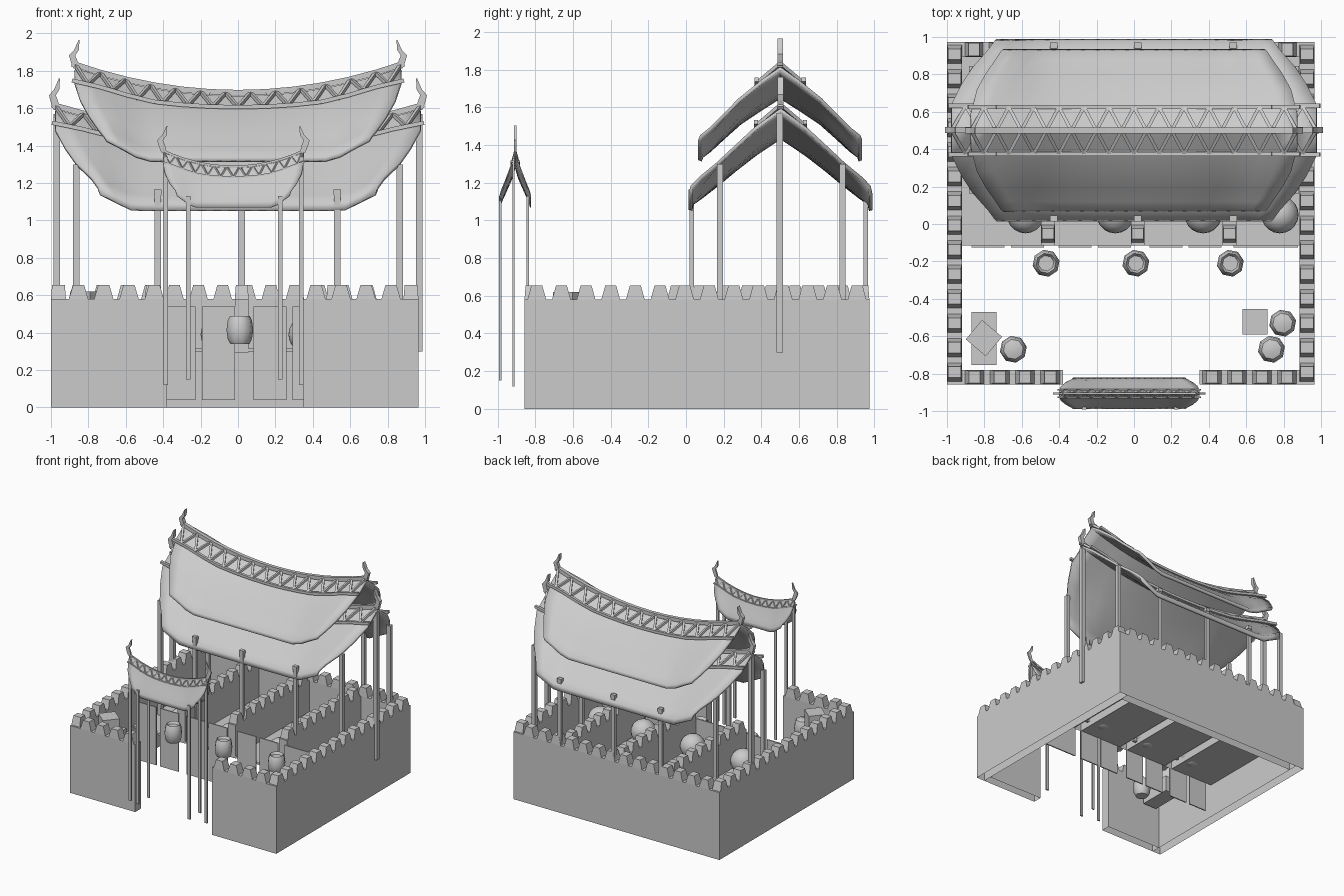
import bpy, bmesh, math
from mathutils import Vector, Matrix

cube = bpy.data.objects.get("Cube")
if cube:
    bpy.data.objects.remove(cube, do_unlink=True)

GREY = (0.6, 0.6, 0.6, 1)
stone = bpy.data.materials.new("plain_grey")
stone.use_nodes = True
stone.diffuse_color = GREY
stone.node_tree.nodes["Principled BSDF"].inputs["Base Color"].default_value = GREY


def finish(name, bm, smooth=False):
    mesh = bpy.data.meshes.new(name)
    bm.to_mesh(mesh)
    bm.free()
    mesh.materials.append(stone)
    ob = bpy.data.objects.new(name, mesh)
    bpy.context.collection.objects.link(ob)
    if smooth:
        bpy.ops.object.select_all(action='DESELECT')
        ob.select_set(True)
        bpy.context.view_layer.objects.active = ob
        bpy.ops.object.shade_smooth_by_angle(angle=math.radians(48))
    return ob


def box(bm, x0, x1, y0, y1, z0, z1, turn=0, taper=(1, 1), hollow=False):
    """Box given by its limits, optionally turned, narrowed at the top or open below."""
    verts = bmesh.ops.create_cube(bm, size=1)["verts"]
    low = [v for v in verts if v.co.z < 0]
    for v in verts:
        if v.co.z > 0:
            v.co.x *= taper[0]
            v.co.y *= taper[1]
    m = (Matrix.Translation(((x0 + x1) / 2, (y0 + y1) / 2, (z0 + z1) / 2))
         @ Matrix.Rotation(turn, 4, 'Z')
         @ Matrix.Diagonal((x1 - x0, y1 - y0, z1 - z0, 1)))
    bmesh.ops.transform(bm, matrix=m, verts=verts)
    if hollow:
        bottom = [f for f in low[0].link_faces if all(v in low for v in f.verts)]
        bmesh.ops.delete(bm, geom=bottom, context='FACES_ONLY')


def beam(bm, p, q, w, h):
    """Rectangular rod from p to q."""
    p, q = Vector(p), Vector(q)
    rot = (q - p).to_track_quat('Z', 'Y').to_matrix().to_4x4()
    m = Matrix.Translation((p + q) / 2) @ rot @ Matrix.Diagonal((w, h, (q - p).length, 1))
    bmesh.ops.create_cube(bm, size=1, matrix=m)


def wall(name, x0, x1, y0, y1, z0, count):
    """Hollow wall, open below, with a row of tapered merlons on top."""
    bm = bmesh.new()
    box(bm, x0, x1, y0, y1, z0, 0.58, hollow=True)
    along_x = x1 - x0 > y1 - y0
    step = ((x1 - x0) if along_x else (y1 - y0)) / count
    for i in range(count):
        c = (i + 0.5) * step
        h = step * 0.38
        if along_x:
            box(bm, x0 + c - h, x0 + c + h, y0, y1, 0.58, 0.655, taper=(0.58, 0.85), hollow=True)
        else:
            box(bm, x0, x1, y0 + c - h, y0 + c + h, 0.58, 0.655, taper=(0.85, 0.58), hollow=True)
    finish(name, bm)


# Courtyard walls and the room dividers
wall("right_wall", -1, -0.92, -0.857, 0.973, 0, 14)
wall("left_wall", 0.885, 0.965, -0.857, 0.973, 0, 14)
wall("back_wall", -0.92, 0.885, 0.893, 0.973, 0, 14)
wall("front_wall_right", -0.92, -0.38, -0.857, -0.78, 0, 4)
wall("front_wall_left", 0.35, 0.885, -0.857, -0.78, 0, 4)
DIVIDERS = (-0.46, 0.02, 0.51)
for i, x in enumerate(DIVIDERS):
    wall(f"divider_{i}", x - 0.037, x + 0.037, -0.115, 0.893, 0.295, 8)

# Raised floor between the dividers and hanging front panels
bm = bmesh.new()
edges = [-0.957] + list(DIVIDERS) + [0.922]
for a, b in zip(edges, edges[1:]):
    box(bm, a + 0.037, b - 0.037, -0.115, 0.893, 0.3, 0.315)
finish("raised_floor", bm)
bm = bmesh.new()
for x in (-0.78, -0.57, -0.315, -0.105, 0.17, 0.38, 0.62, 0.79):
    box(bm, x - 0.088, x + 0.088, -0.125, -0.115, 0.04, 0.54)
finish("front_panels", bm)

# Crates in the yard
bm = bmesh.new()
box(bm, -0.87, -0.735, -0.755, -0.47, 0.34, 0.48)
box(bm, -0.87, -0.735, -0.68, -0.54, 0.48, 0.62, turn=math.radians(50))
box(bm, 0.58, 0.715, -0.59, -0.455, 0.34, 0.47)
finish("crates", bm)

# Barrels: open ones before the hall, closed ones in the yard corners
RINGS = ((0.34, 0.052), (0.365, 0.066), (0.415, 0.073), (0.465, 0.066), (0.49, 0.054))
OPEN, CLOSED = ((0.47, 0.042),), ((0.498, 0.025),)
for i, (x, y, lid) in enumerate([(-0.47, -0.21, OPEN), (0.01, -0.21, OPEN), (0.515, -0.21, OPEN),
                                 (-0.645, -0.67, CLOSED), (0.795, -0.53, CLOSED), (0.735, -0.67, CLOSED)]):
    bm = bmesh.new()
    loops = [[bm.verts.new((x + r * math.cos((a + 0.25) * math.tau / 8),
                            y + r * math.sin((a + 0.25) * math.tau / 8), z))
              for a in range(8)] for z, r in RINGS + lid]
    for lo, hi in zip(loops, loops[1:]):
        for a in range(8):
            b = (a + 1) % 8
            bm.faces.new((lo[a], lo[b], hi[b], hi[a]))
    bm.faces.new(reversed(loops[0]))
    bm.faces.new(loops[-1])
    finish(f"barrel_{i}", bm, True)

# Round mounds inside the rooms
for i, x in enumerate((-0.58, -0.1, 0.37, 0.78)):
    bm = bmesh.new()
    bmesh.ops.create_uvsphere(bm, u_segments=20, v_segments=12, radius=0.1,
                              matrix=Matrix.Translation((x, 0.05, 0.39)))
    finish(f"round_mound_{i}", bm, True)

# Columns of the hall
bm = bmesh.new()
for x in (-0.43, 0.02, 0.53):
    for y, top in ((0.03, 1.165), (0.955, 1.15)):
        box(bm, x - 0.017, x + 0.017, y - 0.012, y + 0.012, 0.3, top)
        box(bm, x - 0.02, x + 0.02, y - 0.016, y + 0.016, top - 0.03, top)
for s in (-1, 1):
    for y in (0.18, 0.83):
        box(bm, s * 0.865 - 0.017, s * 0.865 + 0.017, y - 0.016, y + 0.016, 0.3, 1.3)
    box(bm, s * 0.97 - 0.017, s * 0.97 + 0.017, 0.48, 0.515, 0.3, 1.57)
finish("hall_columns", bm)

# Columns of the gate
bm = bmesh.new()
for s in (-1, 1):
    x = -0.025 + s * 0.362
    box(bm, x - 0.012, x + 0.012, -0.921, -0.909, 0.12, 1.34)
    x = -0.02 + s * 0.245
    for y in (-0.985, -0.84):
        box(bm, x - 0.012, x + 0.012, y - 0.006, y + 0.006, 0.15, 1.13)
finish("gate_columns", bm)


def roof(name, cx, cy, z0, sag, prof, rail_d, teeth, rod, thick, horn):
    """Sagging hipped roof: prof rows are (distance from ridge, drop, half length)."""
    deep, length = prof[-1][0], prof[0][2]

    def height(x, d, drop):
        a, t = abs(x) / length, d / deep
        eave = min(0.72, 1.4 * max(0, (a - 0.58) / 0.42))
        return z0 - drop + sag * ((1 - t) * a * a + t * eave)

    def surface(x, d):
        for (d0, h0, _), (d1, h1, _) in zip(prof, prof[1:]):
            if d <= d1:
                return height(x, d, h0 + (h1 - h0) * (d - d0) / (d1 - d0))

    # Shell
    bm = bmesh.new()
    n = 18
    rows = [(-d, h, w) for d, h, w in reversed(prof[1:])] + list(prof)
    grid = []
    for d, h, w in rows:
        xs = [w * (2 * i / n - 1) for i in range(n + 1)]
        grid.append([bm.verts.new((cx + x, cy + d, height(x, abs(d), h))) for x in xs])
    for r0, r1 in zip(grid, grid[1:]):
        for i in range(n):
            bm.faces.new((r0[i], r0[i + 1], r1[i + 1], r1[i]))
    ob = finish(name + "_shell", bm, True)
    mod = ob.modifiers.new("thickness", 'SOLIDIFY')
    mod.thickness = thick
    mod.offset = -1

    # Ridge rails with a zigzag between them
    bm = bmesh.new()

    def point(x, d, side):
        return (cx + x, cy + side * d, surface(x, d) + rod * 0.8)

    for side in (-1, 1):
        xs = [length * 1.02 * (i / 6 - 1) for i in range(13)]
        for x0, x1 in zip(xs, xs[1:]):
            beam(bm, point(x0, rail_d, side), point(x1, rail_d, side), rod, rod)
            if side > 0:
                beam(bm, point(x0, 0, 1), point(x1, 0, 1), rod * 1.4, rod * 1.4)
        zs = [length * (i / teeth - 1) for i in range(2 * teeth + 1)]
        for i in range(2 * teeth):
            d0, d1 = (rail_d, 0.0) if i % 2 else (0.0, rail_d)
            beam(bm, point(zs[i], d0, side), point(zs[i + 1], d1, side), rod * 0.8, rod * 0.8)
    finish(name + "_ridge_lattice", bm)

    # Curled horns at both ends of the ridge
    bm = bmesh.new()
    top = height(length, 0, 0)
    path = [(0.0, -0.02, 0.2), (0.012, 0.25, 0.25), (0.022, 0.45, 0.22), (-0.002, 0.65, 0.17), (-0.015, 1.0, 0.03)]
    for s in (-1, 1):
        rings = []
        for dx, dz, w in path:
            x = cx + s * (length - 0.005 + dx)
            rings.append([bm.verts.new((x + a * w * horn / 2, cy + b * rod * 0.7, top + dz * horn))
                          for a, b in ((-1, -1), (1, -1), (1, 1), (-1, 1))])
        for r0, r1 in zip(rings, rings[1:]):
            for i in range(4):
                j = (i + 1) % 4
                bm.faces.new((r0[i], r0[j], r1[j], r1[i]))
        bm.faces.new(reversed(rings[0]))
        bm.faces.new(rings[-1])
    finish(name + "_horns", bm)


# Two stacked hall roofs and the small gate roof
roof("lower_roof", 0, 0.502, 1.45, 0.145,
     [(0, 0, 0.975), (0.14, 0.09, 0.975), (0.25, 0.175, 0.92), (0.34, 0.25, 0.86),
      (0.43, 0.32, 0.78), (0.478, 0.355, 0.745), (0.488, 0.395, 0.735)], 0.13, 13, 0.022, 0.02, 0.165)
roof("upper_roof", 0, 0.5, 1.665, 0.15,
     [(0, 0, 0.87), (0.1, 0.06, 0.87), (0.22, 0.14, 0.84), (0.31, 0.22, 0.79),
      (0.38, 0.285, 0.74), (0.425, 0.32, 0.71), (0.435, 0.345, 0.70)], 0.125, 13, 0.022, 0.02, 0.15)
roof("gate_roof", -0.025, -0.906, 1.28, 0.085,
     [(0, 0, 0.375), (0.02, 0.055, 0.375), (0.04, 0.1, 0.365), (0.06, 0.145, 0.34),
      (0.076, 0.18, 0.31), (0.084, 0.21, 0.30)], 0.02, 11, 0.009, 0.006, 0.14)
